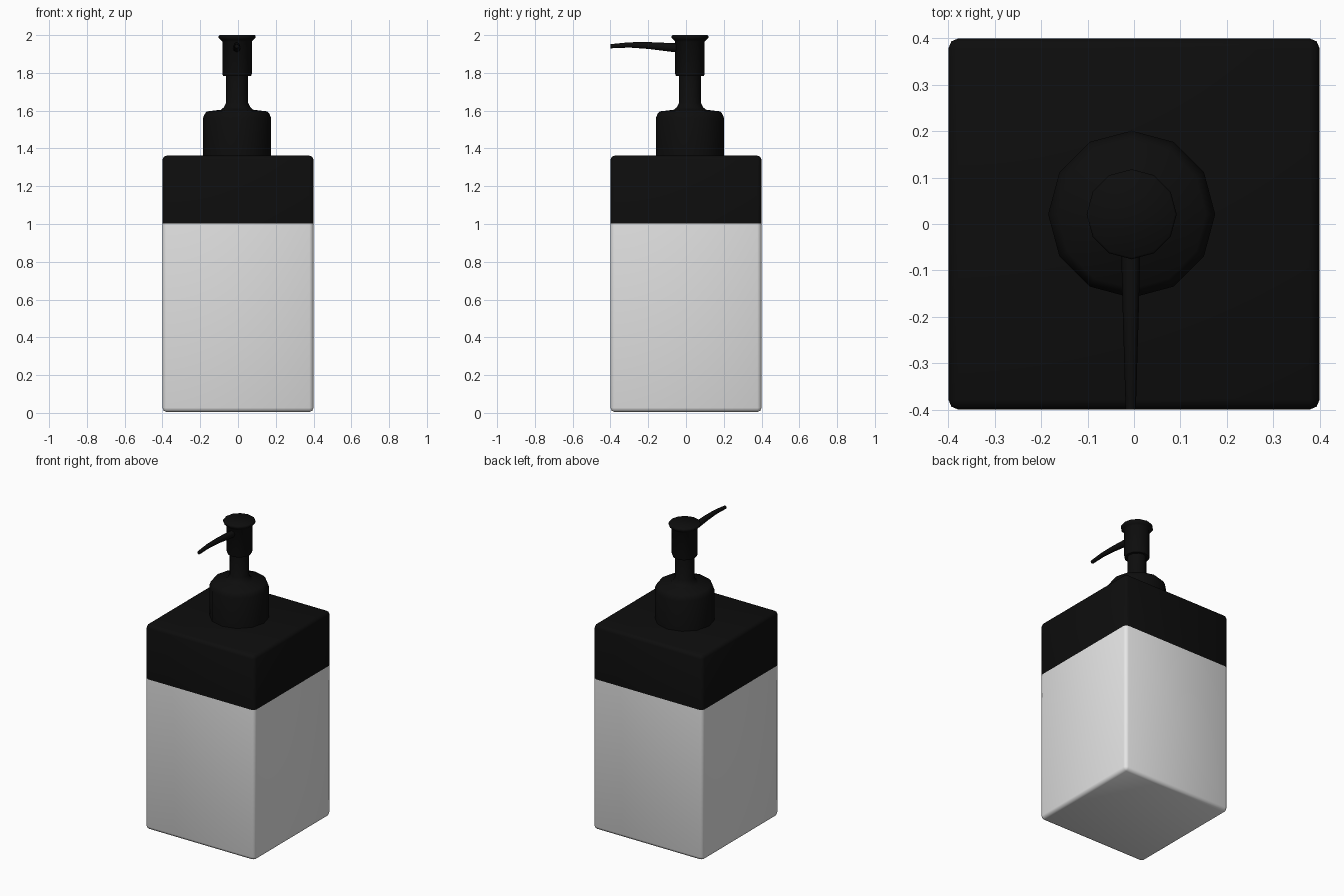
import bpy, bmesh, math
from mathutils import Vector

if "Cube" in bpy.data.objects:
    bpy.data.objects.remove(bpy.data.objects["Cube"])


def material(name, c):
    m = bpy.data.materials.new(name)
    m.diffuse_color = (c, c, c, 1)
    m.use_nodes = True
    m.node_tree.nodes["Principled BSDF"].inputs["Base Color"].default_value = m.diffuse_color
    return m


WHITE = material("white ceramic", 0.8)
BLACK = material("black plastic", 0.004)
CX, CY = -0.005, 0.021  # pump axis


def finish(bm, name, mats, angle=50):
    bmesh.ops.recalc_face_normals(bm, faces=bm.faces)
    me = bpy.data.meshes.new(name)
    bm.to_mesh(me)
    bm.free()
    ob = bpy.data.objects.new(name, me)
    bpy.context.collection.objects.link(ob)
    for m in mats:
        me.materials.append(m)
    bpy.ops.object.select_all(action='DESELECT')
    ob.select_set(True)
    bpy.context.view_layer.objects.active = ob
    bpy.ops.object.shade_smooth_by_angle(angle=math.radians(angle))
    return ob


def loft(name, rings, cap_ends=True):
    """Join equal-length rings of points into a closed skin."""
    bm = bmesh.new()
    rows = [[bm.verts.new(p) for p in r] for r in rings]
    n = len(rows[0])
    for a, b in zip(rows, rows[1:]):
        for i in range(n):
            j = (i + 1) % n
            bm.faces.new((a[i], a[j], b[j], b[i]))
    bm.faces.new(rows[0])
    bm.faces.new(rows[-1])
    return finish(bm, name, [BLACK])


def lathe(name, profile, sides=12):
    ang = [2 * math.pi * i / sides for i in range(sides)]
    return loft(name, [[Vector((CX + r * math.cos(a), CY + r * math.sin(a), z))
                        for a in ang] for r, z in profile])


# square bottle: white below z = 1, black shoulder above
bm = bmesh.new()
bmesh.ops.create_cube(bm, size=1)
for v in bm.verts:
    v.co = (v.co.x * 0.8, v.co.y * 0.8, 0.005 + (v.co.z + 0.5) * 1.357)
bmesh.ops.bevel(bm, geom=bm.edges[:], offset=0.022, segments=2, profile=0.5, affect='EDGES')
bmesh.ops.bisect_plane(bm, geom=bm.verts[:] + bm.edges[:] + bm.faces[:],
                       plane_co=(0, 0, 1.003), plane_no=(0, 0, 1))
for f in bm.faces:
    f.material_index = 1 if f.calc_center_median().z > 1.003 else 0
finish(bm, "bottle", [WHITE, BLACK])

# collar blending into the pump stem
lathe("collar_and_stem", [(0.18, 1.35), (0.18, 1.562), (0.172, 1.582), (0.16, 1.596),
                          (0.085, 1.605), (0.07, 1.618), (0.058, 1.642), (0.058, 1.80)])

# pump head with flared button
lathe("pump_head", [(0.056, 1.783), (0.074, 1.783), (0.078, 1.795), (0.078, 1.965),
                    (0.086, 1.975), (0.097, 1.985), (0.097, 1.996), (0.093, 2.0)], 12)

# tapering nozzle: y, z, half width, half height
path = [(-0.02, 1.931, 0.021, 0.024), (-0.08, 1.935, 0.02, 0.023), (-0.2, 1.945, 0.017, 0.018),
        (-0.3, 1.948, 0.014, 0.014), (-0.4, 1.941, 0.011, 0.011)]
loft("nozzle", [[Vector((-0.007 + w * math.cos(a), y, z + h * math.sin(a)))
                 for a in [2 * math.pi * i / 8 for i in range(8)]] for y, z, w, h in path])
